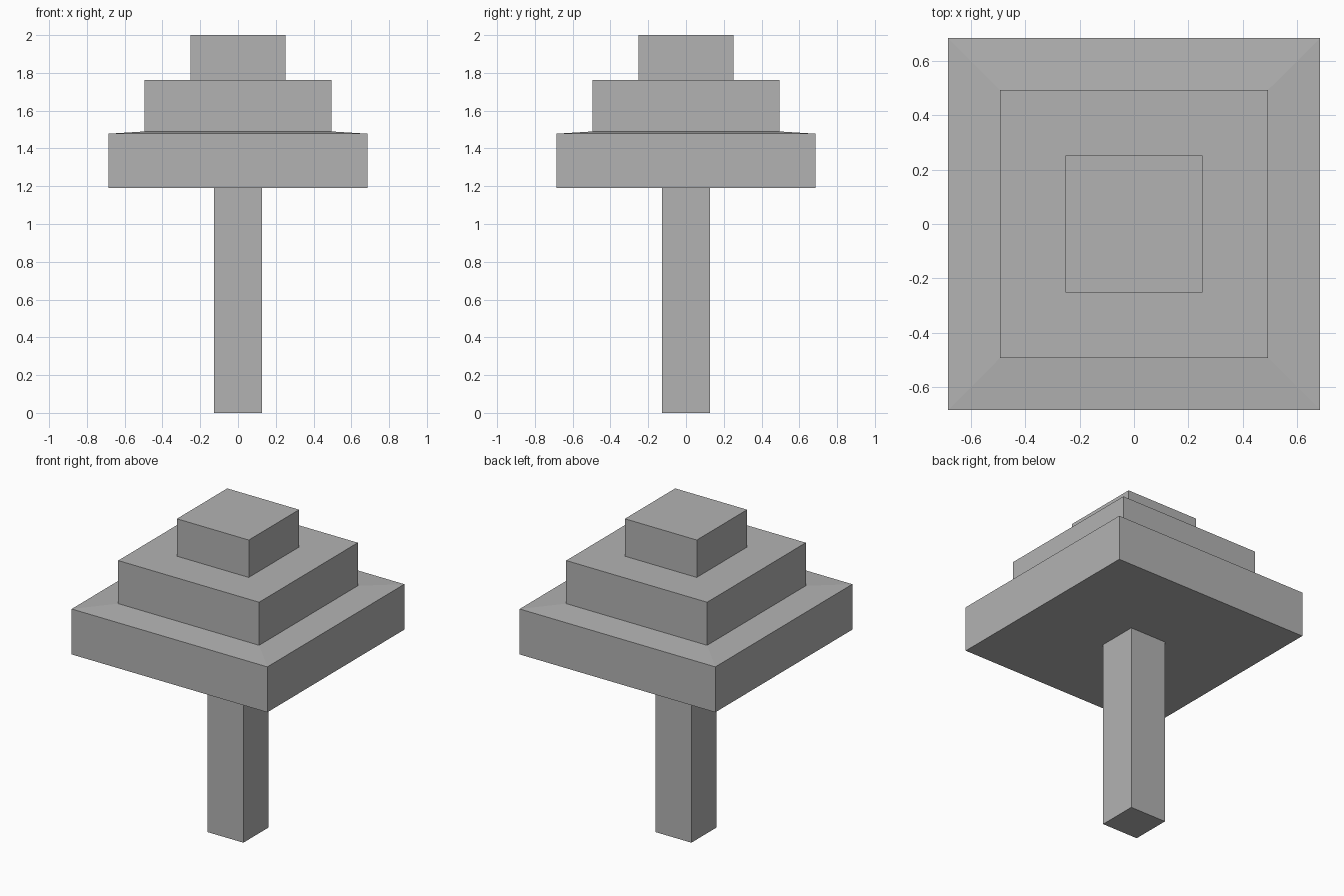
import bpy
import bmesh

default = bpy.data.objects.get("Cube")
if default:
    bpy.data.objects.remove(default, do_unlink=True)

# Single plain grey
grey = bpy.data.materials.new("plain_grey")
grey.use_nodes = True
colour = (0.45, 0.45, 0.45, 1.0)
grey.diffuse_color = colour
grey.node_tree.nodes["Principled BSDF"].inputs["Base Color"].default_value = colour


def square_stack(name, rings):
    """Closed solid through square rings given as (half width, height)."""
    bm = bmesh.new()
    loops = [[bm.verts.new((sx * h, sy * h, z))
              for sx, sy in ((-1, -1), (1, -1), (1, 1), (-1, 1))]
             for h, z in rings]
    bm.faces.new(loops[0][::-1])
    bm.faces.new(loops[-1])
    for low, high in zip(loops, loops[1:]):
        for i in range(4):
            j = (i + 1) % 4
            bm.faces.new((low[i], low[j], high[j], high[i]))
    mesh = bpy.data.meshes.new(name)
    bm.to_mesh(mesh)
    bm.free()
    mesh.materials.append(grey)
    obj = bpy.data.objects.new(name, mesh)
    bpy.context.collection.objects.link(obj)
    return obj


# Square trunk
square_stack("trunk", [(0.126, 0), (0.126, 1.19)])

# Three foliage tiers, the lowest with a slightly sloping top
square_stack("lower_tier", [(0.686, 1.19), (0.686, 1.478), (0.494, 1.49)])
square_stack("middle_tier", [(0.494, 1.49), (0.494, 1.763)])
square_stack("top_tier", [(0.252, 1.763), (0.252, 2)])
